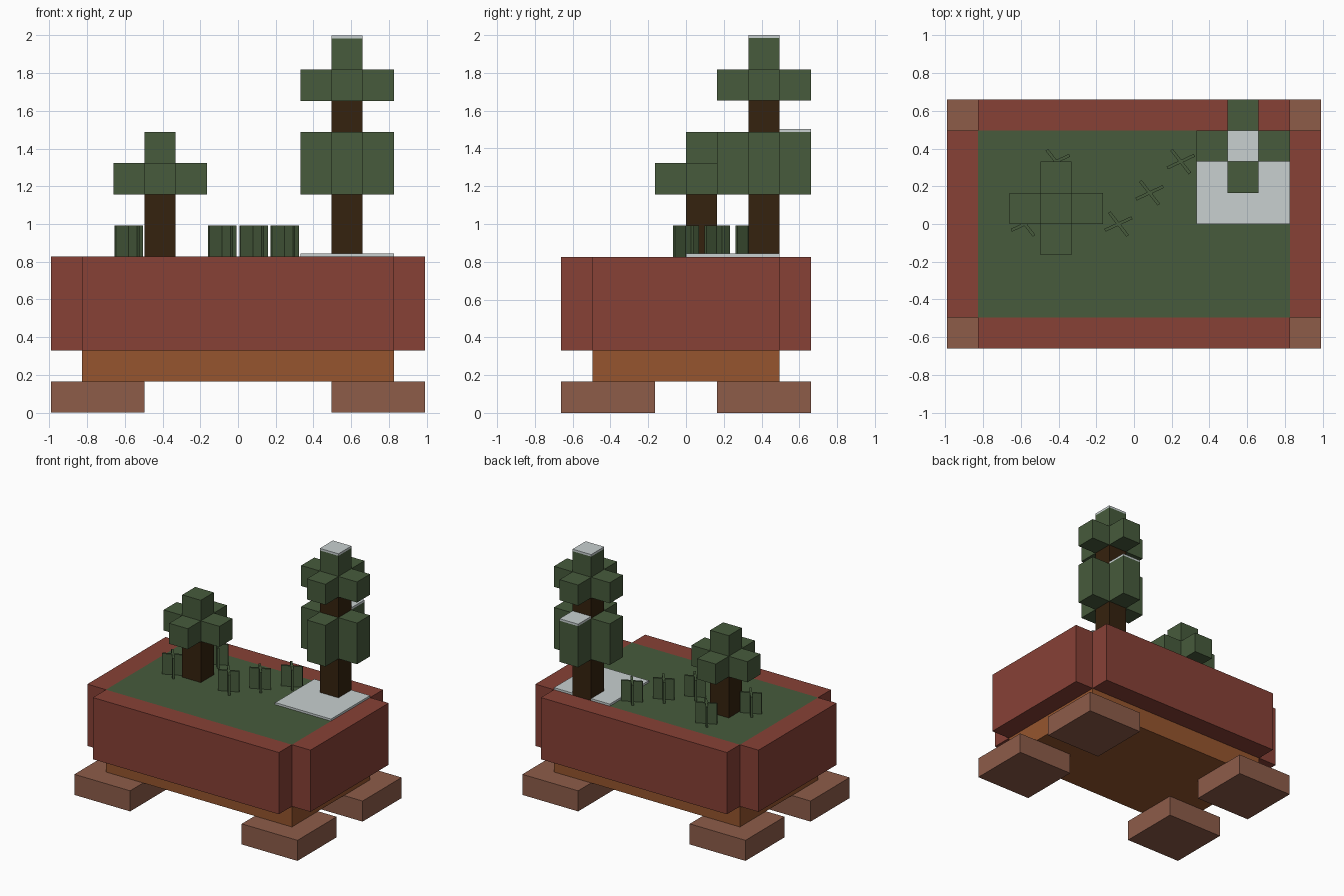
import bpy
import math

cube = bpy.data.objects.get("Cube")
if cube:
    bpy.data.objects.remove(cube, do_unlink=True)

U = 2 / 12.1      # one block
SNOW = 0.1        # snow depth in blocks


def material(name, rgb):
    """Flat material from 0-255 sRGB values."""
    lin = [((c / 255 + 0.055) / 1.055) ** 2.4 for c in rgb]
    m = bpy.data.materials.new(name)
    m.use_nodes = True
    m.diffuse_color = (*lin, 1)
    bsdf = next(n for n in m.node_tree.nodes if n.type == 'BSDF_PRINCIPLED')
    bsdf.inputs["Base Color"].default_value = (*lin, 1)
    return m


clay = material("red clay", (135, 65, 54))
wood = material("orange wood", (150, 85, 46))
foot_brown = material("foot brown", (141, 92, 73))
green = material("leaf green", (71, 91, 60))
bark = material("dark bark", (53, 34, 14))
white = material("snow white", (200, 208, 208))


def box(name, mat, lo, hi, turn=0):
    """Box between two corners given in blocks, turned about its own z axis."""
    bpy.ops.mesh.primitive_cube_add(size=1, location=[(a + b) / 2 * U for a, b in zip(lo, hi)])
    ob = bpy.context.object
    ob.name = name
    for v in ob.data.vertices:
        for i in range(3):
            v.co[i] *= (hi[i] - lo[i]) * U
    ob.rotation_euler.z = math.radians(turn)
    ob.data.materials.append(mat)
    return ob


def crown(name, x, y, z0, z1):
    """Four leaf blocks around the trunk cell that starts at x, y."""
    for side, dx, dy in (("left", 1, 0), ("right", -1, 0), ("back", 0, 1), ("front", 0, -1)):
        box(f"{name}_{side}", green, (x + dx, y + dy, z0), (x + dx + 1, y + dy + 1, z1))


# Feet
for sx, side in ((1, "left"), (-1, "right")):
    for sy, end in ((1, "back"), (-1, "front")):
        cx, cy = sx * 4.5, sy * 2.5
        box(f"foot_{end}_{side}", foot_brown, (cx - 1.5, cy - 1.5, 0), (cx + 1.5, cy + 1.5, 1))

# Planter: base, soil block and four walls with open corners
box("planter_base", wood, (-5, -3, 1), (5, 3, 2))
box("grass_bed", green, (-5, -3, 2), (5, 3, 5))
box("wall_front", clay, (-5, -4, 2), (5, -3, 5))
box("wall_back", clay, (-5, 3, 2), (5, 4, 5))
box("wall_right", clay, (-6, -3, 2), (-5, 3, 5))
box("wall_left", clay, (5, -3, 2), (6, 3, 5))

# Small tree
box("small_trunk", bark, (-3, 0, 5), (-2, 1, 8))
crown("small_leaves", -3, 0, 7, 8)
box("small_leaves_top", green, (-3, 0, 8), (-2, 1, 9))

# Tall tree
box("tall_trunk", bark, (3, 2, 5), (4, 3, 11))
crown("tall_lower_leaves", 3, 2, 7, 9)
crown("tall_upper_leaves", 3, 2, 10, 11)
box("tall_leaves_top", green, (3, 2, 11), (4, 3, 12))

# Snow
box("snow_ground", white, (2, 0, 5), (5, 3, 5 + SNOW))
box("snow_branch", white, (3, 3, 9), (4, 4, 9 + SNOW))
box("snow_treetop", white, (3, 2, 12), (4, 3, 12 + SNOW))

# Grass tufts made of two crossed blades
for i, (x, y) in enumerate(((-3.5, 0), (-2.5, 2), (-0.5, 0), (0.5, 1), (1.5, 2)), 1):
    for part, turn in (("a", 25), ("b", -52)):
        box(f"tuft_{i}_blade_{part}", green, (x - 0.48, y - 0.05, 5), (x + 0.48, y + 0.05, 6), turn)
